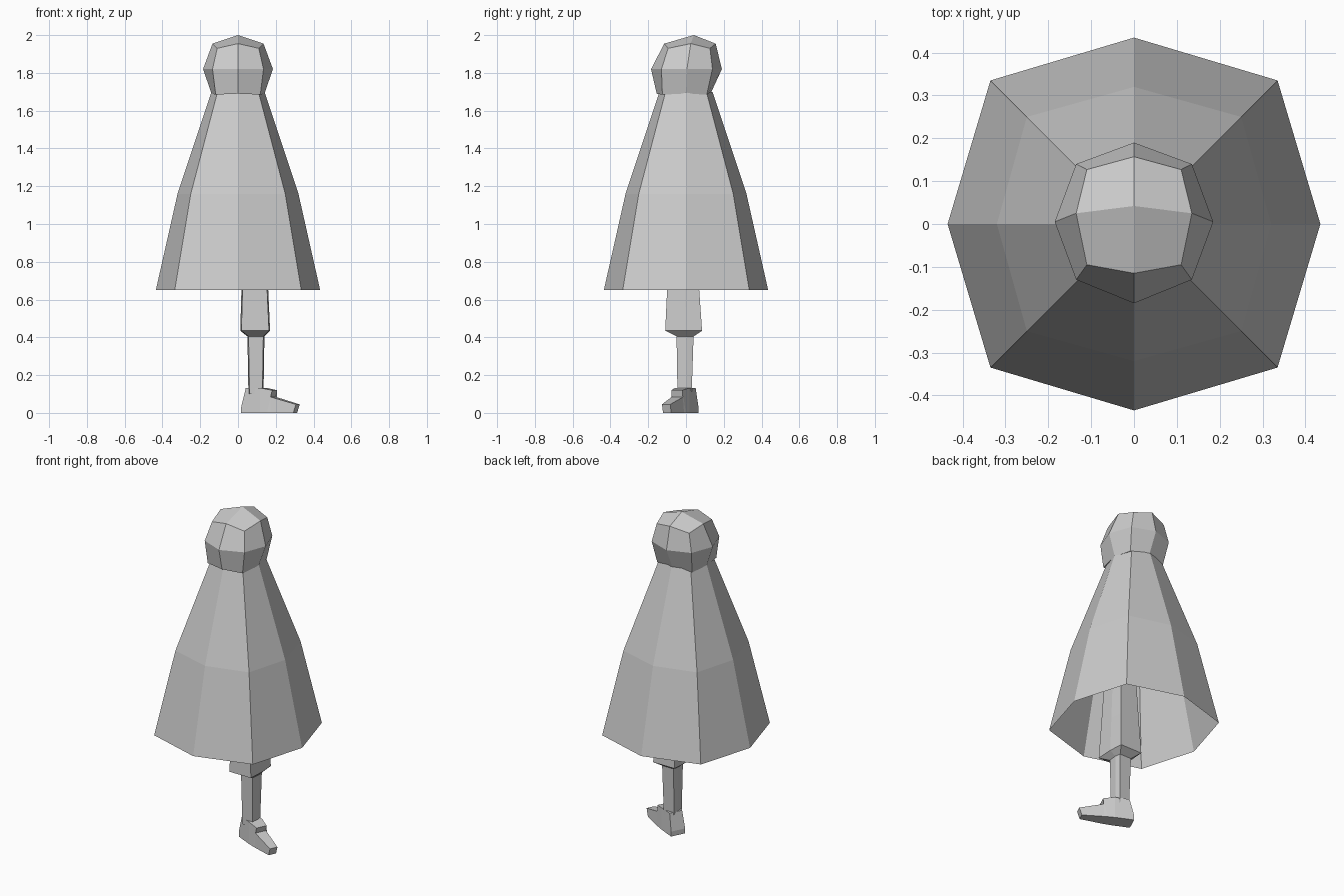
import bpy, bmesh
from mathutils import Vector

cube = bpy.data.objects.get("Cube")
if cube:
    bpy.data.objects.remove(cube, do_unlink=True)

grey = bpy.data.materials.new("plain_grey")
grey.use_nodes = True
colour = (0.6, 0.6, 0.6, 1)
grey.diffuse_color = colour
grey.node_tree.nodes["Principled BSDF"].inputs["Base Color"].default_value = colour


def loft(name, rings, bottom=True, top=True, tip=None, seam=None):
    """Skin a list of equal rings, with optional caps, pointed tip and split seam."""
    bm = bmesh.new()
    loops = [[bm.verts.new(p) for p in ring] for ring in rings]
    n = len(loops[0])
    for low, high in zip(loops, loops[1:]):
        for i in range(n):
            j = (i + 1) % n
            bm.faces.new((low[i], low[j], high[j], high[i]))
    if bottom:
        bm.faces.new(loops[0][::-1])
    if tip:
        # Four quads meet at the tip, each spanning two ring edges
        peak = bm.verts.new(tip)
        last = loops[-1]
        for i in range(0, n, 2):
            bm.faces.new((last[i], last[i + 1], last[(i + 2) % n], peak))
    elif top:
        bm.faces.new(loops[-1])
    bmesh.ops.recalc_face_normals(bm, faces=bm.faces)
    if seam:
        bmesh.ops.split_edges(bm, edges=[e for e in bm.edges if seam(e)])
    mesh = bpy.data.meshes.new(name)
    bm.to_mesh(mesh)
    bm.free()
    mesh.materials.append(grey)
    obj = bpy.data.objects.new(name, mesh)
    bpy.context.collection.objects.link(obj)
    return obj


def octagon(side, diag, back, front, diag_back, diag_front, z_axis, z_diag, y_side=0.0):
    """Eight-sided ring with corners on the axes and the diagonals."""
    return [(side, y_side, z_axis), (diag, diag_back, z_diag),
            (0, back, z_axis), (-diag, diag_back, z_diag),
            (-side, y_side, z_axis), (-diag, -diag_front, z_diag),
            (0, -front, z_axis), (diag, -diag_front, z_diag)]


# Cloak: open flared shell with a seam down the upper front
def cloak_ring(axis, diag, z):
    return octagon(axis, diag, axis, axis, diag, diag, z, z)


def front_seam(edge):
    return all(abs(v.co.x) < 0.001 and v.co.y < 0 and v.co.z > 1.1 for v in edge.verts)


loft("cloak", [cloak_ring(0.435, 0.335, 0.65),
               cloak_ring(0.32, 0.25, 1.16),
               cloak_ring(0.14, 0.108, 1.70)],
     bottom=False, top=False, seam=front_seam)

# Head: faceted ball, with the crown behind the middle
head_top = octagon(0.135, 0.11, 0.157, 0.115, 0.127, 0.095, 1.955, 1.93, 0.025)
# Start at a diagonal so that the crown edges run to the axis corners
loft("head", [octagon(0.14, 0.118, 0.13, 0.155, 0.11, 0.125, 1.69, 1.685),
              octagon(0.185, 0.135, 0.19, 0.185, 0.14, 0.13, 1.82, 1.82, 0.005),
              head_top],
     tip=(0, 0.042, 2.0))


# Leg: box section with a slight ridge on the outer and inner sides
def leg_ring(x0, x1, y0, y1, z):
    ridge = 0.006
    mid = (y0 + y1) / 2 + 0.01
    return [(x1 - ridge, y0, z), (x1, mid, z), (x1 - ridge, y1, z),
            (x0 + ridge, y1, z), (x0, mid, z), (x0 + ridge, y0, z)]


loft("leg", [leg_ring(0.055, 0.135, -0.045, 0.03, 0.10),
             leg_ring(0.05, 0.14, -0.05, 0.04, 0.405),
             leg_ring(0.012, 0.17, -0.11, 0.085, 0.435),
             leg_ring(0.018, 0.16, -0.10, 0.07, 0.65),
             leg_ring(0.03, 0.14, -0.08, 0.045, 1.1)])

# Shoe: turned outward, built from cross-sections from heel to toe
forward = Vector((0.906, -0.423, 0))
across = Vector((0.423, 0.906, 0))
ankle = Vector((0.09, 0, 0))


def shoe_ring(bottom_s, top_s, bottom_half, top_half, height):
    corners = [(bottom_s, -bottom_half, 0), (bottom_s, bottom_half, 0),
               (top_s, top_half, height), (top_s, -top_half, height)]
    return [ankle + forward * s + across * w + Vector((0, 0, z)) for s, w, z in corners]


loft("shoe", [shoe_ring(-0.06, -0.06, 0.045, 0.045, 0.03),
              shoe_ring(-0.055, -0.035, 0.045, 0.04, 0.132),
              shoe_ring(0.05, 0.05, 0.045, 0.042, 0.132),
              shoe_ring(0.09, 0.115, 0.042, 0.032, 0.12),
              shoe_ring(0.11, 0.105, 0.04, 0.034, 0.085),
              shoe_ring(0.235, 0.25, 0.024, 0.024, 0.045)])
